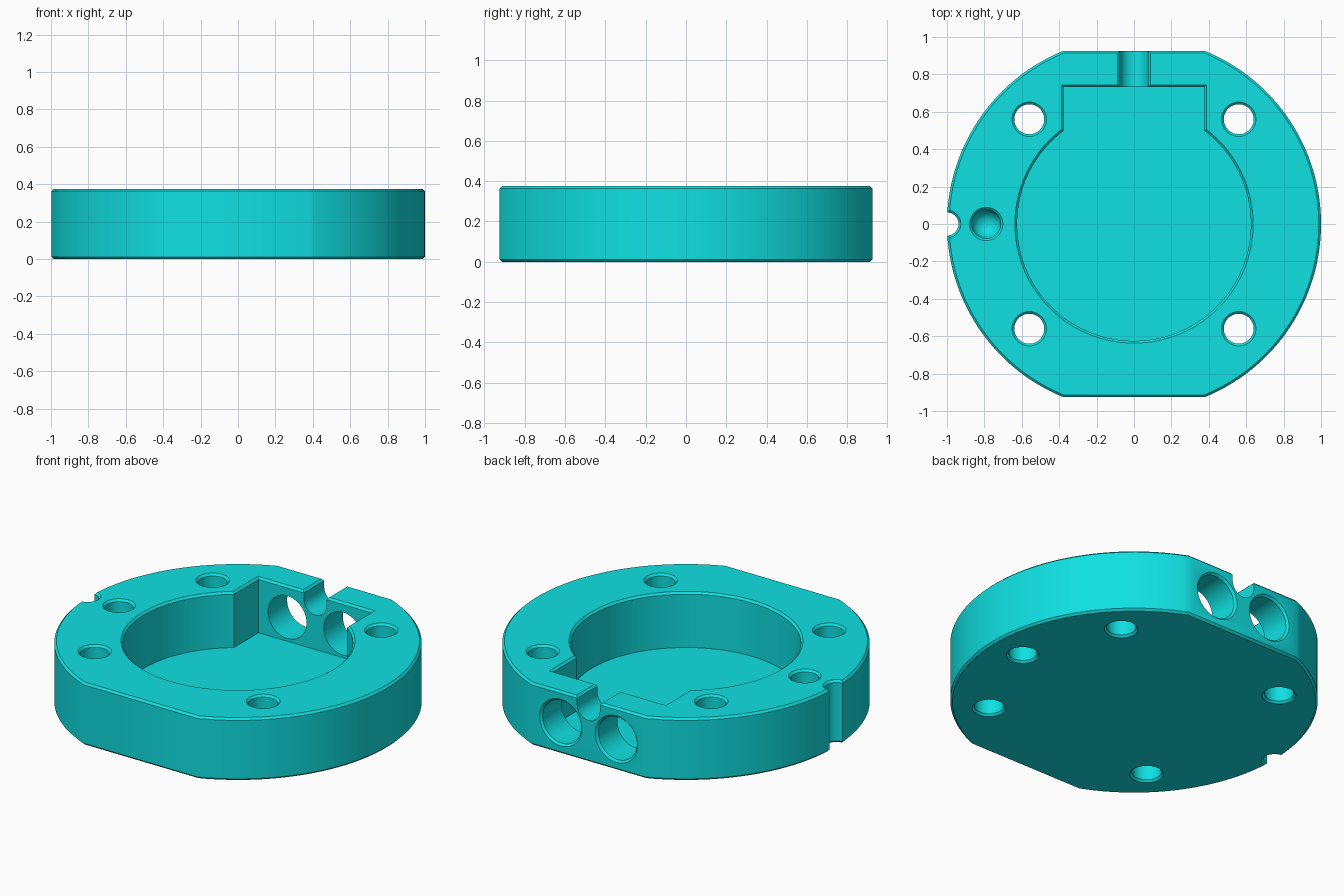
import bpy, bmesh
from math import sin, cos, asin, acos, pi
from mathutils import Matrix

cube = bpy.data.objects.get("Cube")
if cube:
    bpy.data.objects.remove(cube, do_unlink=True)

H = 0.375        # body height
C = 0.012        # edge chamfer
FLAT = 0.925     # distance of the flats
FLOOR = 0.043    # pocket floor
BOLT = 0.56      # bolt hole offset
PIN = 0.79       # dowel hole offset

teal = bpy.data.materials.new("teal")
teal.use_nodes = True
teal.diffuse_color = (0.005, 0.75, 0.76, 1)
teal.node_tree.nodes["Principled BSDF"].inputs["Base Color"].default_value = teal.diffuse_color


def arc(r, a, b, n):
    return [(r * cos(a + (b - a) * i / n), r * sin(a + (b - a) * i / n)) for i in range(n + 1)]


def circle(r, n=48):
    return arc(r, 0, 2 * pi, n)[:-1]


def flatted_disc(r, flat):
    a = asin(flat / r)
    return arc(r, -a, a, 56) + arc(r, pi - a, pi + a, 56)


def keyed_circle(grow):
    r, half, back = 0.625 + grow, 0.376 + grow, 0.732 + grow
    a = acos(half / r)
    return arc(r, pi - a, 2 * pi + a, 96) + [(half, back), (-half, back)]


def loft(name, sections, matrix=Matrix()):
    """Closed solid through (outline, height) sections."""
    bm = bmesh.new()
    rings = [[bm.verts.new((x, y, z)) for x, y in pts] for pts, z in sections]
    for low, high in zip(rings, rings[1:]):
        for i in range(len(low)):
            bm.faces.new((low[i - 1], low[i], high[i], high[i - 1]))
    bm.faces.new(rings[0])
    bm.faces.new(rings[-1])
    bmesh.ops.transform(bm, matrix=matrix, verts=bm.verts)
    bmesh.ops.recalc_face_normals(bm, faces=bm.faces)
    mesh = bpy.data.meshes.new(name)
    bm.to_mesh(mesh)
    bm.free()
    mesh.materials.append(teal)
    obj = bpy.data.objects.new(name, mesh)
    bpy.context.collection.objects.link(obj)
    return obj


def through_hole(name, x, y, r):
    f = 0.05
    return loft(name, [(circle(r + C + f), -f), (circle(r), C),
                       (circle(r), H - C), (circle(r + C + f), H + f)],
                Matrix.Translation((x, y, 0)))


def dowel_hole(name, matrix):
    # straight bore with a rounded end and a chamfered mouth
    r, start, f = 0.077, 0.22, 0.05
    dome = [(circle(r * sin(t * pi / 16)), start - r * cos(t * pi / 16)) for t in range(1, 9)]
    return loft(name, dome + [(circle(r), H - C), (circle(r + C + f), H + f)], matrix)


# Main body with chamfered rims
body = loft("clamp_body", [(flatted_disc(1 - C, FLAT - C), 0), (flatted_disc(1, FLAT), C),
                           (flatted_disc(1, FLAT), H - C), (flatted_disc(1 - C, FLAT - C), H)])

# Round pocket with rectangular bay at the back
f = 0.05
cutters = [loft("pocket_cutter", [(keyed_circle(0), FLOOR), (keyed_circle(0), H - C),
                                  (keyed_circle(C + f), H + f)])]

# Bolt holes, edge notch and dowel holes
for sx in (-1, 1):
    for sy in (-1, 1):
        cutters.append(through_hole("bolt_cutter", sx * BOLT, sy * BOLT, 0.08))
cutters.append(through_hole("notch_cutter", -1, 0, 0.062))
top_pin = Matrix.Translation((-PIN, 0, 0))
flip = Matrix.Translation((0, 0, H)) @ Matrix.Rotation(pi, 4, 'Y')
cutters.append(dowel_hole("top_dowel_cutter", top_pin))
cutters.append(dowel_hole("bottom_dowel_cutter", flip @ top_pin))

# Twin ports through the back wall
to_back = Matrix.Rotation(-pi / 2, 4, 'X')
for sx in (-1, 1):
    place = Matrix.Translation((sx * 0.185, 0, H / 2)) @ to_back
    cutters.append(loft("port_cutter", [(circle(0.128, 64), 0.6), (circle(0.128, 64), FLAT - C),
                                        (circle(0.14 + f, 64), FLAT + f)], place))

# Round-bottomed groove across the back wall
g, gz = 0.075, 0.325
groove = [(x, -(y + gz)) for x, y in arc(g, pi, 2 * pi, 24)]
groove += [(g, C - H), (g + C + f, -H - f), (-g - C - f, -H - f), (-g, C - H)]
cutters.append(loft("groove_cutter", [(groove, 0.6), (groove, 1.05)], to_back))

# Cut everything and tidy up
for cutter in cutters:
    cutter.hide_render = True
    mod = body.modifiers.new(cutter.name, 'BOOLEAN')
    mod.operation = 'DIFFERENCE'
    mod.solver = 'EXACT'
    mod.object = cutter
bpy.context.view_layer.update()
cut = bpy.data.meshes.new_from_object(body.evaluated_get(bpy.context.evaluated_depsgraph_get()))
body.modifiers.clear()
body.data = cut
for cutter in cutters:
    bpy.data.objects.remove(cutter, do_unlink=True)

bpy.ops.object.select_all(action='DESELECT')
body.select_set(True)
bpy.context.view_layer.objects.active = body
bpy.ops.object.shade_smooth_by_angle(angle=pi / 6)
